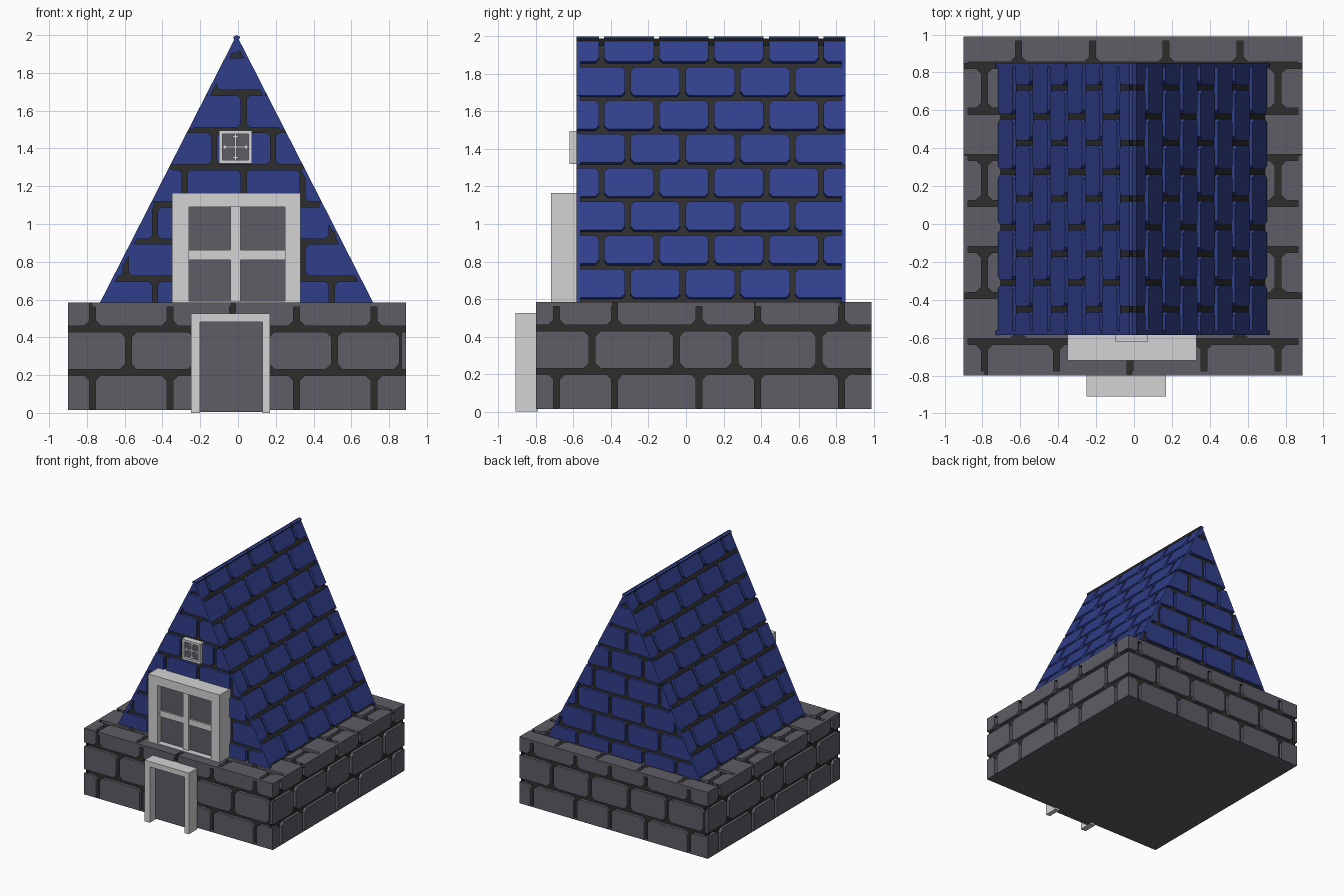
import bpy, bmesh, math
from mathutils import Vector as V

if "Cube" in bpy.data.objects:
    bpy.data.objects.remove(bpy.data.objects["Cube"])


def material(name, rgb):
    m = bpy.data.materials.new(name)
    m.diffuse_color = [((c / 255 + 0.055) / 1.055) ** 2.4 for c in rgb] + [1]
    m.use_nodes = True
    m.node_tree.nodes["Principled BSDF"].inputs["Base Color"].default_value = m.diffuse_color
    return m


BLUE = material("blue tile", (48, 63, 138))
STONE = material("grey stone", (94, 93, 102))
MORTAR = material("dark mortar", (45, 45, 44))
TRIM = material("pale trim", (212, 212, 212))


def make_object(name, bm, mats):
    me = bpy.data.meshes.new(name)
    bm.to_mesh(me)
    bm.free()
    for m in mats:
        me.materials.append(m)
    ob = bpy.data.objects.new(name, me)
    bpy.context.collection.objects.link(ob)
    return ob


def clip(poly, outline):
    """Cut a polygon to a convex counter-clockwise outline."""
    for a, b in zip(outline, outline[1:] + outline[:1]):
        def side(p):
            return (b[0] - a[0]) * (p[1] - a[1]) - (b[1] - a[1]) * (p[0] - a[0])
        out = []
        for p, q in zip(poly, poly[1:] + poly[:1]):
            sp, sq = side(p), side(q)
            if sp >= 0:
                out.append(p)
            if sp * sq < 0:
                t = sp / (sp - sq)
                out.append((p[0] + t * (q[0] - p[0]), p[1] + t * (q[1] - p[1])))
        poly = out
        if len(poly) < 3:
            return []
    return poly


def brick_wall(name, mat, origin, U, W, outline, levels, joints, gap, depth, bevel):
    """Raised bricks over a recessed mortar sheet; joints alternate by row."""
    origin, U, W = V(origin), V(U), V(W)
    n = U.cross(W).normalized()
    bm = bmesh.new()

    def ring(poly, d):
        return [bm.verts.new(origin + U * u + W * v - n * d) for u, v in poly]

    bm.faces.new(ring(outline, depth)).material_index = 1
    rows = [-9] + levels + [9]
    for i, (v0, v1) in enumerate(zip(rows, rows[1:])):
        cols = [-9] + joints[i % 2] + [9]
        for u0, u1 in zip(cols, cols[1:]):
            a, b, c, d = u0 + gap, u1 - gap, v0 + gap, v1 - gap
            e = bevel
            poly = clip([(a + e, c), (b - e, c), (b, c + e), (b, d - e),
                         (b - e, d), (a + e, d), (a, d - e), (a, c + e)], outline)
            if len(poly) < 3:
                continue
            top, low = ring(poly, 0), ring(poly, depth)
            bm.faces.new(top)
            k = len(top)
            for j in range(k):
                bm.faces.new((low[j], low[(j + 1) % k], top[(j + 1) % k], top[j]))
    return make_object(name, bm, [mat, MORTAR])


def rect(u0, u1, v0, v1):
    return [(u0, v0), (u1, v0), (u1, v1), (u0, v1)]


def boxes(name, mat, items):
    """One object from boxes given as (x0, x1, y0, y1, z0, z1)."""
    bm = bmesh.new()
    for x0, x1, y0, y1, z0, z1 in items:
        r = bmesh.ops.create_cube(bm, size=1)
        for v in r["verts"]:
            v.co = ((x0 + x1) / 2 + v.co.x * (x1 - x0),
                    (y0 + y1) / 2 + v.co.y * (y1 - y0),
                    (z0 + z1) / 2 + v.co.z * (z1 - z0))
    return make_object(name, bm, [mat])


X, Y, Z = (1, 0, 0), (0, 1, 0), (0, 0, 1)
NX, NY = (-1, 0, 0), (0, -1, 0)

# Stone base
L, R, F, B, Z0, Z1 = -0.90, 0.89, -0.80, 0.99, 0.015, 0.585
stone = dict(gap=0.016, depth=0.025, bevel=0.028)
levels = [0.215, 0.445]
wide = [[-0.77, -0.36, -0.03, 0.31, 0.72], [-0.58, -0.22, 0.15, 0.51, 0.87]]
side = [[-0.69, -0.38, 0.07, 0.38, 0.83], [-0.5, -0.05, 0.26, 0.71]]
flipped = [[-j for j in reversed(row)] for row in side]
brick_wall("base_front", STONE, (0, F, 0), X, Z, rect(L, R, Z0, Z1), levels, wide, **stone)
brick_wall("base_back", STONE, (0, B, 0), NX, Z, rect(-R, -L, Z0, Z1), levels, wide, **stone)
brick_wall("base_right", STONE, (R, 0, 0), Y, Z, rect(F, B, Z0, Z1), levels, side, **stone)
brick_wall("base_left", STONE, (L, 0, 0), NY, Z, rect(-B, -F, Z0, Z1), levels, flipped, **stone)
brick_wall("base_top", STONE, (0, 0, Z1), X, Y, rect(L, R, F, B),
           [-0.62 + 0.243 * i for i in range(7)],
           [[-0.79, -0.41, -0.02, 0.37, 0.76], [-0.61, -0.22, 0.17, 0.56]], **stone)
boxes("base_underside", STONE, [(L, R, F, B, Z0, Z0 + 0.005)])

# Steep blue roof: two gables and two slopes
RL, RR, RF, RB, AX, TOP = -0.73, 0.715, -0.585, 0.85, -0.0075, 2.0
tile = dict(gap=0.014, depth=0.022, bevel=0.02)
g_levels = [0.71 + 0.197 * i for i in range(7)]
g_joints = [[0.185 + 0.312 * i for i in range(-3, 3)], [0.03 + 0.312 * i for i in range(-3, 4)]]
brick_wall("gable_front", BLUE, (0, RF, 0), X, Z,
           [(RL, Z1), (RR, Z1), (AX, TOP)], g_levels, g_joints, **tile)
brick_wall("gable_back", BLUE, (0, RB, 0), NX, Z,
           [(-RR, Z1), (-RL, Z1), (-AX, TOP)], g_levels, g_joints, **tile)
k = (RR - AX) / (TOP - Z1)
s_levels = [0.595 + 0.1795 * i for i in range(8)]
s_joints = [[-0.45 + 0.2925 * i for i in range(5)], [-0.31 + 0.2925 * i for i in range(4)]]
s_flip = [[-j for j in reversed(row)] for row in s_joints]
brick_wall("roof_right", BLUE, (AX + k * TOP, 0, 0), Y, (-k, 0, 1),
           rect(RF, RB, Z1, TOP), s_levels, s_joints, **tile)
brick_wall("roof_left", BLUE, (AX - k * TOP, 0, 0), NY, (k, 0, 1),
           rect(-RB, -RF, Z1, TOP), s_levels, s_flip, **tile)

# Door
boxes("door_frame", TRIM, [(-0.25, -0.20, -0.91, -0.79, 0, 0.525),
                           (0.13, 0.17, -0.91, -0.79, 0, 0.525),
                           (-0.20, 0.13, -0.91, -0.79, 0.48, 0.525)])
boxes("door_panel", STONE, [(-0.20, 0.13, -0.83, -0.79, 0.004, 0.48)])

# Large window
boxes("window_frame", TRIM, [(-0.35, -0.26, -0.72, -0.57, Z1, 1.165),
                             (0.25, 0.33, -0.72, -0.57, Z1, 1.165),
                             (-0.26, 0.25, -0.72, -0.57, 1.09, 1.165),
                             (-0.26, 0.25, -0.72, -0.57, Z1, 0.592)])
boxes("window_bars", TRIM, [(-0.04, 0.012, -0.69, -0.66, 0.592, 1.09),
                            (-0.26, 0.25, -0.685, -0.66, 0.81, 0.862)])
boxes("window_glass", STONE, [(-0.26, 0.25, -0.67, -0.57, 0.592, 1.09)])

# Small attic window with ornamental cross
cx, cz, h, o = -0.013, 1.408, 0.087, 0.068
boxes("attic_frame", TRIM, [(cx - h, cx - o, -0.62, -0.57, cz - h, cz + h),
                            (cx + o, cx + h, -0.62, -0.57, cz - h, cz + h),
                            (cx - o, cx + o, -0.62, -0.57, cz + o, cz + h),
                            (cx - o, cx + o, -0.62, -0.57, cz - h, cz - o)])
boxes("attic_glass", STONE, [(cx - o, cx + o, -0.598, -0.57, cz - o, cz + o)])
bars = [(cx - 0.006, cx + 0.006, -0.608, -0.59, cz - o, cz + o),
        (cx - o, cx + o, -0.607, -0.59, cz - 0.006, cz + 0.006)]
for s in (-1, 1):
    e = s * 0.056
    bars += [(cx - 0.016, cx + 0.016, -0.606, -0.59, cz + e - 0.005, cz + e + 0.005),
             (cx + e - 0.005, cx + e + 0.005, -0.606, -0.59, cz - 0.016, cz + 0.016)]
boxes("attic_bars", TRIM, bars)
